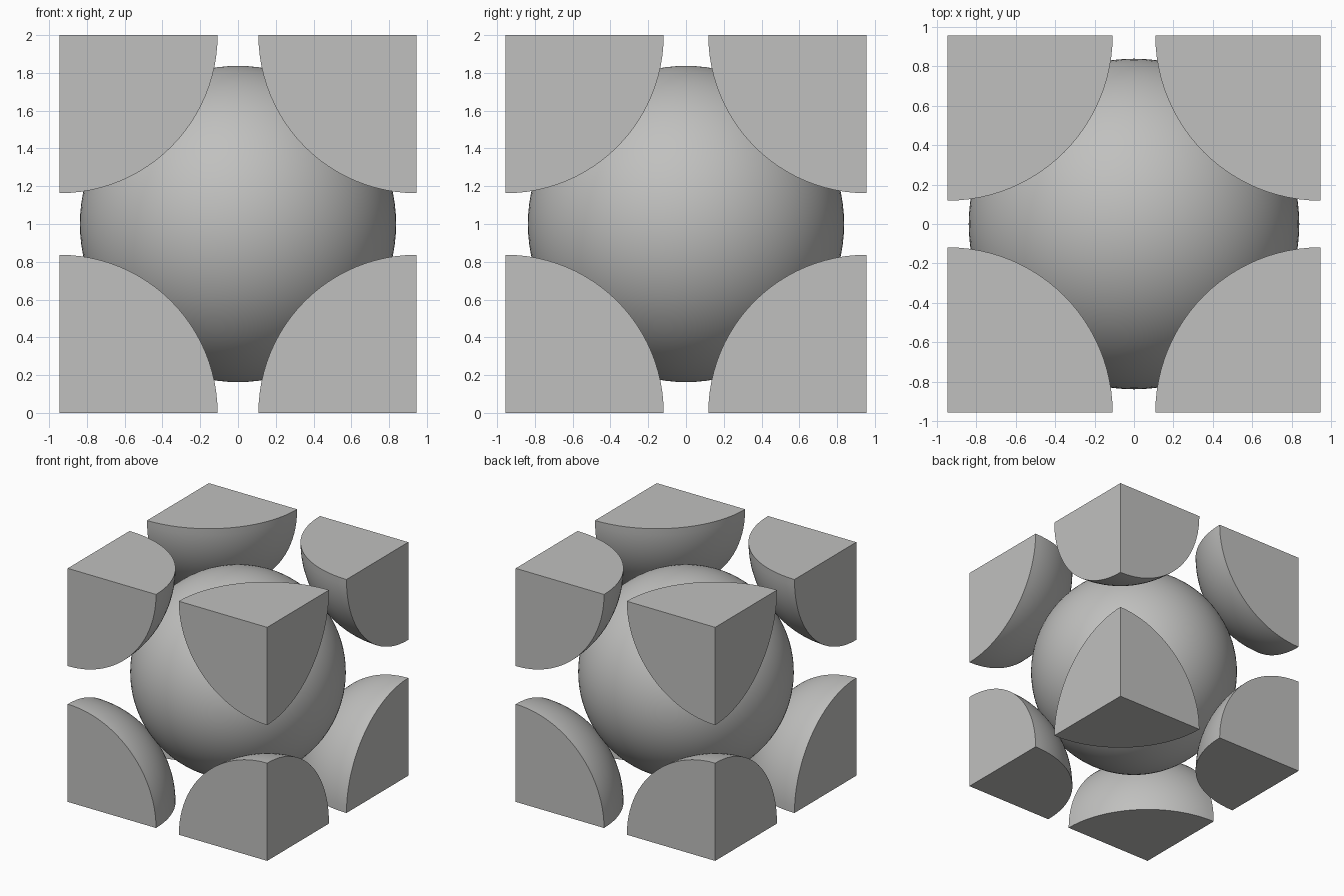
import bpy, bmesh, math
from mathutils import Vector

if "Cube" in bpy.data.objects:
    bpy.data.objects.remove(bpy.data.objects["Cube"])

R = 0.837                  # shared ball radius
HX, HY, HZ = 0.945, 0.955, 1.0   # half size of the cell
N = 24                     # steps per quarter turn

grey = bpy.data.materials.new("plain_grey")
grey.diffuse_color = (0.53, 0.53, 0.52, 1)
grey.use_nodes = True
grey.node_tree.nodes["Principled BSDF"].inputs["Base Color"].default_value = grey.diffuse_color


def finish(bm, name, location):
    bmesh.ops.recalc_face_normals(bm, faces=bm.faces)
    mesh = bpy.data.meshes.new(name)
    bm.to_mesh(mesh)
    bm.free()
    mesh.materials.append(grey)
    obj = bpy.data.objects.new(name, mesh)
    obj.location = location
    bpy.context.collection.objects.link(obj)
    bpy.ops.object.select_all(action='DESELECT')
    obj.select_set(True)
    bpy.context.view_layer.objects.active = obj
    bpy.ops.object.shade_smooth_by_angle(angle=math.radians(30))


def octant(sx, sy, sz):
    """One eighth of a solid ball, reaching towards the signed directions."""
    bm = bmesh.new()
    centre = bm.verts.new((0, 0, 0))
    pole = bm.verts.new((0, 0, sz * R))
    rows = []
    for i in range(1, N + 1):
        t = math.pi / 2 * i / N
        row = []
        for j in range(N + 1):
            a = math.pi / 2 * j / N
            d = Vector((sx * math.sin(t) * math.cos(a),
                        sy * math.sin(t) * math.sin(a), sz * math.cos(t)))
            row.append(bm.verts.new(d * R))
        rows.append(row)
    # curved surface
    for j in range(N):
        bm.faces.new((pole, rows[0][j], rows[0][j + 1]))
        for i in range(N - 1):
            bm.faces.new((rows[i][j], rows[i + 1][j], rows[i + 1][j + 1], rows[i][j + 1]))
    # three flat cut faces
    bm.faces.new([centre, pole] + [r[0] for r in rows])
    bm.faces.new([centre, pole] + [r[N] for r in rows])
    bm.faces.new([centre] + rows[-1])
    return bm


# whole ball in the middle
bm = bmesh.new()
bmesh.ops.create_uvsphere(bm, u_segments=4 * N, v_segments=2 * N, radius=R)
finish(bm, "centre_ball", (0, 0, HZ))

# eight corner pieces, each pointing inwards
for sx, xn in ((-1, "left"), (1, "right")):
    for sy, yn in ((-1, "front"), (1, "back")):
        for sz, zn in ((-1, "lower"), (1, "upper")):
            finish(octant(-sx, -sy, -sz), f"corner_{zn}_{yn}_{xn}",
                   (sx * HX, sy * HY, HZ + sz * HZ))
